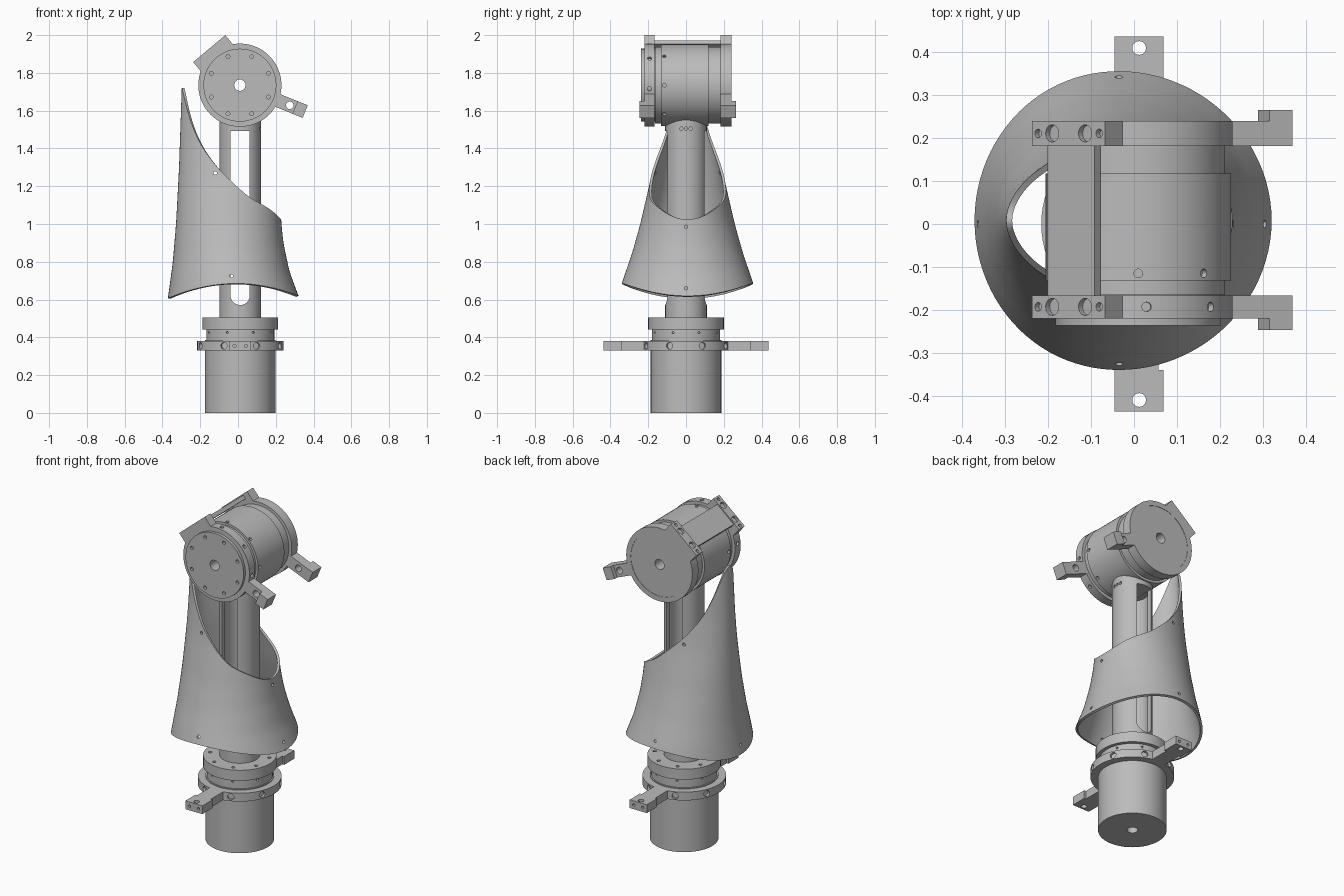
import bpy, bmesh, math
from mathutils import Matrix, Vector

cube = bpy.data.objects.get("Cube")
if cube:
    bpy.data.objects.remove(cube, do_unlink=True)

grey = bpy.data.materials.new("machined_grey")
grey.use_nodes = True
COLOUR = (0.5, 0.5, 0.5, 1)
grey.diffuse_color = COLOUR
grey.node_tree.nodes["Principled BSDF"].inputs["Base Color"].default_value = COLOUR

AXIS = Vector((0.012, 0, 0))
HEAD = Vector((0.01, 0, 1.735))
ALONG_Y = Matrix.Rotation(math.radians(-90), 4, 'X')   # local z becomes +y
ALONG_X = Matrix.Rotation(math.radians(90), 4, 'Y')    # local z becomes +x


def place(loc, rot=Matrix()):
    return Matrix.Translation(loc) @ rot


def head_frame(angle):
    """Local x points radially out from the head axis, local y along it."""
    return place(HEAD, Matrix.Rotation(-math.radians(angle), 4, 'Y'))


def ring_angles(count, offset=0.0):
    return [offset + i * 360 / count for i in range(count)]


def add_box(bm, lo, hi, mat=Matrix()):
    lo, hi = Vector(lo), Vector(hi)
    scale = Matrix.Diagonal((*(hi - lo), 1))
    bmesh.ops.create_cube(bm, size=1, matrix=mat @ Matrix.Translation((lo + hi) / 2) @ scale)


def add_rod(bm, mat, radius, depth, segments=20):
    bmesh.ops.create_cone(bm, cap_ends=True, segments=segments, radius1=radius,
                          radius2=radius, depth=depth, matrix=mat)


def make(name, bm):
    bmesh.ops.recalc_face_normals(bm, faces=bm.faces)
    mesh = bpy.data.meshes.new(name)
    bm.to_mesh(mesh)
    bm.free()
    mesh.materials.append(grey)
    obj = bpy.data.objects.new(name, mesh)
    bpy.context.collection.objects.link(obj)
    return obj


def bake(obj):
    bpy.context.view_layer.update()
    dg = bpy.context.evaluated_depsgraph_get()
    mesh = bpy.data.meshes.new_from_object(obj.evaluated_get(dg))
    obj.modifiers.clear()
    obj.data = mesh


def cut(obj, bm):
    cutter = make(obj.name + "_cutter", bm)
    cutter.hide_render = True
    mod = obj.modifiers.new("holes", 'BOOLEAN')
    mod.operation, mod.solver, mod.object = 'DIFFERENCE', 'EXACT', cutter
    bake(obj)
    bpy.data.objects.remove(cutter, do_unlink=True)


def smooth(obj):
    bpy.ops.object.select_all(action='DESELECT')
    obj.select_set(True)
    bpy.context.view_layer.objects.active = obj
    bpy.ops.object.shade_smooth_by_angle(angle=math.radians(30))


def lathe(name, profile, mat, segments=72):
    """Closed (radius, height) profile turned about local z."""
    bm = bmesh.new()
    verts = [bm.verts.new((r, 0, h)) for r, h in profile]
    edges = [bm.edges.new((verts[i - 1], verts[i])) for i in range(len(verts))]
    bmesh.ops.spin(bm, geom=verts + edges, cent=(0, 0, 0), axis=(0, 0, 1),
                   angle=2 * math.pi, steps=segments)
    bmesh.ops.remove_doubles(bm, verts=bm.verts, dist=1e-5)
    bmesh.ops.transform(bm, matrix=mat, verts=bm.verts)
    return make(name, bm)


def turned_holes(bm, centre, angles, reach, height, radius, depth):
    """Radial holes around the vertical axis."""
    for a in angles:
        turn = place(centre, Matrix.Rotation(math.radians(a), 4, 'Z'))
        add_rod(bm, turn @ place((reach, 0, height), ALONG_X), radius, depth)


# Base drum with top flange
base = lathe("base_drum", [(0.03, 0), (0.187, 0), (0.187, 0.385), (0.18, 0.385), (0.18, 0.442),
                           (0.2, 0.442), (0.2, 0.505), (0, 0.505), (0, 0.06), (0.03, 0.06)], place(AXIS))
holes = bmesh.new()
for a in ring_angles(8, 22.5):
    spot = Matrix.Rotation(math.radians(a), 4, 'Z') @ Vector((0.165, 0, 0.505))
    add_rod(holes, place(AXIS + spot), 0.01, 0.04)
turned_holes(holes, AXIS, ring_angles(8, 22.5), 0.18, 0.425, 0.006, 0.02)
cut(base, holes)
smooth(base)

# Base clamp ring with two mounting ears
clamp = lathe("base_clamp_ring", [(0.183, 0.33), (0.228, 0.33), (0.228, 0.38), (0.183, 0.38)], place(AXIS))
holes = bmesh.new()
turned_holes(holes, AXIS, ring_angles(8, 22.5), 0.228, 0.355, 0.018, 0.03)
cut(clamp, holes)
smooth(clamp)
for side, label in ((-1, "front"), (1, "back")):
    turn = place(AXIS, Matrix.Rotation(math.radians(90 * side), 4, 'Z'))
    for part, lo, hi, half in (("arm", 0.21, 0.35, 0.045), ("foot", 0.34, 0.437, 0.057)):
        bm = bmesh.new()
        add_box(bm, (lo, -half, 0.33), (hi, half, 0.38), turn)
        ear = make(f"{label}_base_{part}", bm)
        if part == "foot":
            holes = bmesh.new()
            add_rod(holes, turn @ place((0.41, 0, 0.355)), 0.016, 0.2)
            for t in (-0.03, 0.03):
                add_rod(holes, turn @ place((0.437, t, 0.355), ALONG_X), 0.008, 0.03)
            cut(ear, holes)

# Slotted hollow post
post = lathe("slotted_post", [(0, 1.56), (0.11, 1.56), (0.11, 0.5), (0.085, 0.5),
                              (0.085, 1.49), (0, 1.49)], place(AXIS))
holes = bmesh.new()
add_box(holes, (-0.04, -0.3, 0.62), (0.062, 0.3, 1.492))
cut(post, holes)
holes = bmesh.new()
add_rod(holes, place((0.011, 0, 0.622), ALONG_Y), 0.051, 0.6, 40)
cut(post, holes)
holes = bmesh.new()
for y, z in ((-0.025, 1.505), (0, 1.505), (0.025, 1.505)):
    add_rod(holes, place((0.12, y, z), ALONG_X), 0.009, 0.04)
cut(post, holes)
smooth(post)


# Flared shroud: elliptical sections between two curved cuts
def lerp(table, t):
    for (a, p), (b, q) in zip(table, table[1:]):
        if t <= b:
            return p + (q - p) * max(0, (t - a) / (b - a))
    return table[-1][1]


def curve(table):
    """Lightly rounded piecewise curve."""
    return lambda t: sum(lerp(table, t + d * 0.015) for d in range(-2, 3)) / 5


left = curve([(0.5, -0.39), (0.62, -0.369), (0.8, -0.345), (1, -0.328), (1.3, -0.312), (1.8, -0.295)])
right = curve([(0.5, 0.37), (0.63, 0.316), (0.75, 0.272), (0.9, 0.24), (1.02, 0.228), (1.8, 0.215)])
width = curve([(0.5, 0.4), (0.68, 0.35), (0.85, 0.292), (1, 0.25), (1.23, 0.197), (1.43, 0.165), (1.8, 0.14)])
top_cut = curve([(-0.32, 1.84), (-0.297, 1.72), (-0.28, 1.63), (-0.245, 1.52), (-0.2, 1.42), (-0.12, 1.31),
                 (-0.04, 1.23), (0.06, 1.14), (0.17, 1.08), (0.21, 1.045), (0.26, 0.99)])


def bottom_cut(x):
    return 0.685 - 0.6 * (x + 0.01) ** 2


def shroud_point(angle, z):
    lo, hi = left(z), right(z)
    return Vector(((lo + hi) / 2 + (hi - lo) / 2 * math.cos(angle), 0.008 + width(z) * math.sin(angle), z))


def meet(angle, limit):
    lo, hi = 0.5, 1.8
    for _ in range(30):
        mid = (lo + hi) / 2
        if mid < limit(shroud_point(angle, mid).x):
            lo = mid
        else:
            hi = mid
    return lo


COLUMNS, ROWS = 96, 24
bm = bmesh.new()
grid = []
for i in range(COLUMNS):
    a = 2 * math.pi * i / COLUMNS
    low, high = meet(a, bottom_cut), meet(a, top_cut)
    grid.append([bm.verts.new(shroud_point(a, low + (high - low) * j / ROWS)) for j in range(ROWS + 1)])
for i in range(COLUMNS):
    for j in range(ROWS):
        bm.faces.new((grid[i - 1][j], grid[i][j], grid[i][j + 1], grid[i - 1][j + 1]))
shroud = make("flared_shroud", bm)
shell = shroud.modifiers.new("shell", 'SOLIDIFY')
shell.thickness, shell.offset = 0.014, -1
bake(shroud)
holes = bmesh.new()
for x, z in ((-0.035, 0.725), (-0.12, 1.27)):
    add_rod(holes, place((x, 0, z), ALONG_Y), 0.009, 1)
for x, z in ((0.24, 0.985), (0.3, 0.66), (-0.36, 0.66)):
    add_rod(holes, place((x, 0, z), ALONG_X), 0.009, 0.12)
cut(shroud, holes)
smooth(shroud)

# Head drum, lying along y, with a through bore
head = lathe("head_drum", [(0.03, -0.237), (0.193, -0.237), (0.193, -0.165), (0.202, -0.165), (0.202, -0.132),
                           (0.216, -0.132), (0.216, 0.118), (0.202, 0.118), (0.202, 0.238), (0.03, 0.238)],
             place(HEAD, ALONG_Y))
holes = bmesh.new()
for a in ring_angles(8, 22.5):
    add_rod(holes, head_frame(a) @ place((0.164, -0.237, 0), ALONG_Y), 0.01, 0.03)
for a in ring_angles(8):
    add_rod(holes, head_frame(a) @ place((0.216, -0.115, 0), ALONG_X), 0.01, 0.03)
cut(head, holes)
smooth(head)

# Head clamp rings, each with a bracket block and a stepped arm
for label, y0, y1, foot in (("front", -0.22, -0.166, -0.247), ("back", 0.182, 0.24, 0.265)):
    mid = (y0 + y1) / 2
    ring = lathe(f"{label}_head_ring", [(0.19, y0), (0.22, y0), (0.22, y1), (0.19, y1)], place(HEAD, ALONG_Y))
    if label == "front":
        holes = bmesh.new()
        for a in ring_angles(8, -5):
            add_rod(holes, head_frame(a) @ place((0.22, mid, 0), ALONG_X), 0.011, 0.03)
        cut(ring, holes)
    smooth(ring)

    bm = bmesh.new()
    add_box(bm, (0.175, y0, -0.111), (0.2525, y1, 0.111), head_frame(130))
    block = make(f"{label}_bracket_block", bm)
    holes = bmesh.new()
    add_rod(holes, place(HEAD, ALONG_Y), 0.197, 2, 72)
    for t, r in ((-0.093, 0.01), (-0.05, 0.02), (0.05, 0.02), (0.093, 0.01)):
        add_rod(holes, head_frame(130) @ place((0.2525, mid, t), ALONG_X), r, 0.03)
    cut(block, holes)

    bm = bmesh.new()
    add_box(bm, (0.205, y0, -0.036), (0.32, y1, 0.036), head_frame(-22))
    arm = make(f"{label}_head_arm", bm)
    holes = bmesh.new()
    add_rod(holes, head_frame(-22) @ place((0.285, 0, 0), ALONG_Y), 0.02, 2)
    cut(arm, holes)
    bm = bmesh.new()
    add_box(bm, (0.315, min(y0, foot), -0.036), (0.373, max(y1, foot), 0.036), head_frame(-22))
    make(f"{label}_head_foot", bm)

# Cross plate joining the bracket blocks
bm = bmesh.new()
add_box(bm, (0.222, -0.17, -0.073), (0.246, 0.186, 0.07), head_frame(130))
make("cross_plate", bm)
